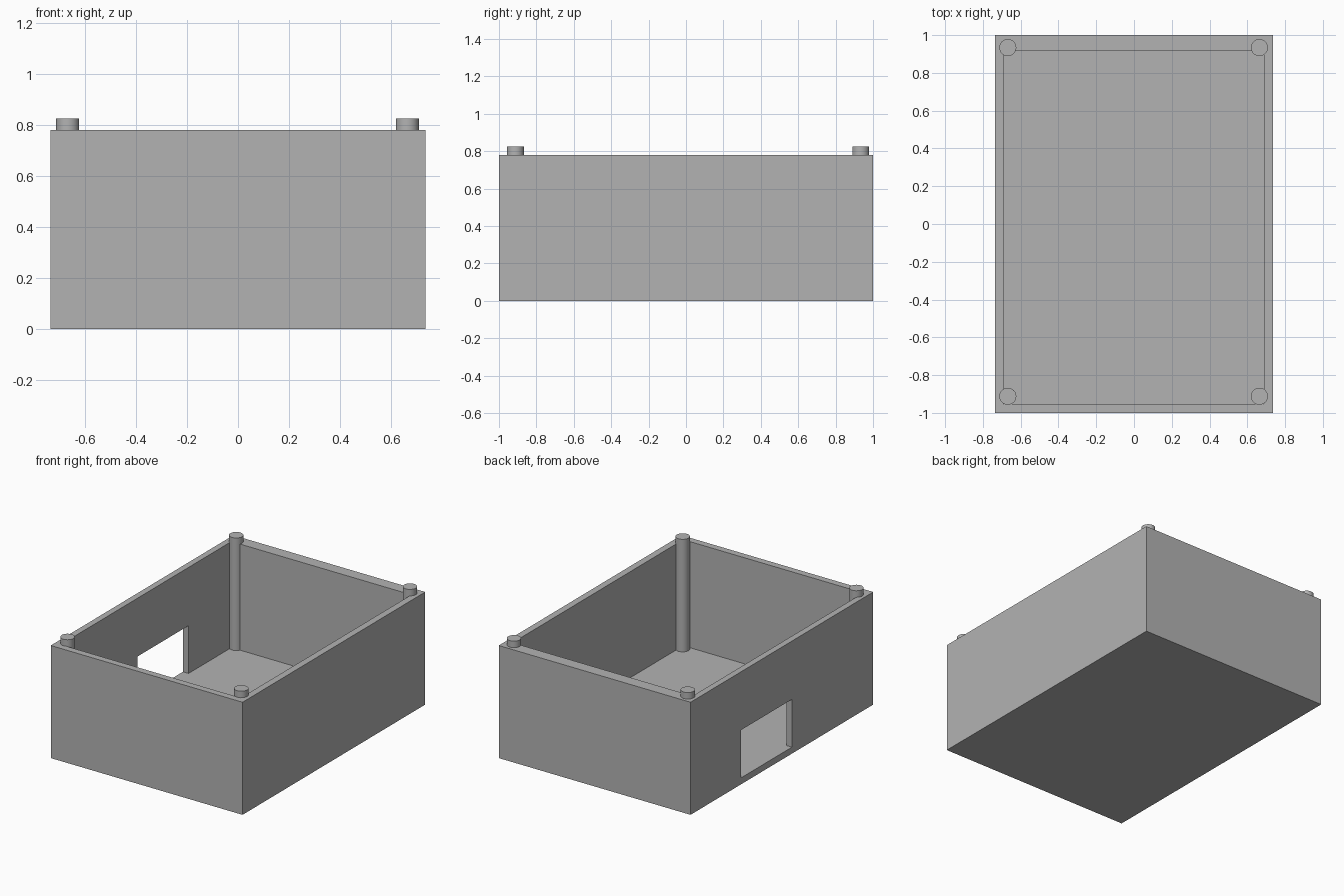
import bpy

# Remove the default cube
if "Cube" in bpy.data.objects:
    bpy.data.objects.remove(bpy.data.objects["Cube"], do_unlink=True)

HALF_X, HALF_Y, HEIGHT = 0.735, 1.0, 0.78
FLOOR, POST_TOP, POST_RADIUS = 0.045, 0.825, 0.045

# Single grey material
grey = bpy.data.materials.new("plain grey")
grey.use_nodes = True
colour = (0.45, 0.45, 0.45, 1)
grey.diffuse_color = colour
grey.node_tree.nodes["Principled BSDF"].inputs["Base Color"].default_value = colour


def box(name, low, high):
    """Axis-aligned box between two corners."""
    centre = [(a + b) / 2 for a, b in zip(low, high)]
    bpy.ops.mesh.primitive_cube_add(size=1, location=centre)
    obj = bpy.context.object
    obj.name = name
    obj.scale = [b - a for a, b in zip(low, high)]
    bpy.ops.object.transform_apply(location=True, rotation=False, scale=True)
    return obj


def cut(target, cutter):
    """Subtract the cutter from the target, then discard it."""
    mod = target.modifiers.new("cut", "BOOLEAN")
    mod.operation = "DIFFERENCE"
    mod.solver = "EXACT"
    mod.object = cutter
    bpy.context.view_layer.objects.active = target
    bpy.ops.object.modifier_apply(modifier=mod.name)
    bpy.data.objects.remove(cutter, do_unlink=True)


# Open tray with a window in one long wall, flush with the floor
tray = box("tray", (-HALF_X, -HALF_Y, 0), (HALF_X, HALF_Y, HEIGHT))
cut(tray, box("cavity", (-0.692, -0.953, FLOOR), (0.688, 0.916, 1)))
cut(tray, box("window", (-0.8, -0.11, FLOOR), (-0.65, 0.447, 0.376)))
tray.data.materials.clear()
tray.data.materials.append(grey)

# Corner posts rising from the floor past the rim
for end, y in (("front", -0.912), ("back", 0.934)):
    for side, x in (("left", 0.664), ("right", -0.668)):
        bpy.ops.mesh.primitive_cylinder_add(
            vertices=32, radius=POST_RADIUS, depth=POST_TOP - FLOOR / 2,
            location=(x, y, (POST_TOP + FLOOR / 2) / 2))
        post = bpy.context.object
        post.name = f"{end}_{side}_post"
        post.data.materials.append(grey)
        bpy.ops.object.shade_smooth_by_angle()
